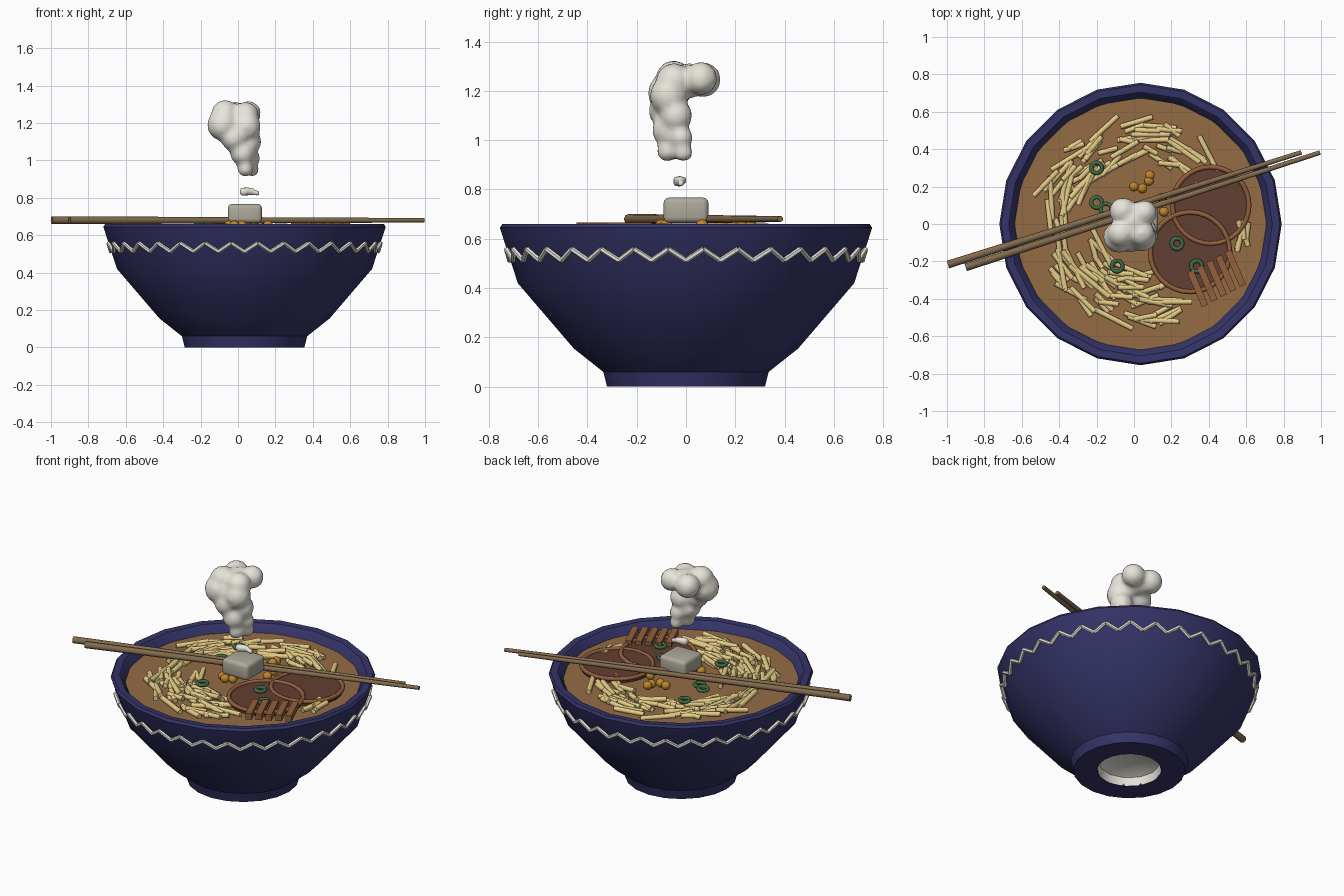
import bpy, bmesh, math, random
from mathutils import Vector, Matrix

if "Cube" in bpy.data.objects:
    bpy.data.objects.remove(bpy.data.objects["Cube"])

random.seed(4)
CX = 0.035  # bowl axis


def mat(name, rgb):
    m = bpy.data.materials.new(name)
    m.diffuse_color = (*rgb, 1)
    m.use_nodes = True
    m.node_tree.nodes["Principled BSDF"].inputs["Base Color"].default_value = m.diffuse_color
    return m


NAVY = mat("navy glaze", (0.035, 0.034, 0.14))
SOUP = mat("broth brown", (0.30, 0.15, 0.06))
NOODLE = mat("noodle yellow", (0.78, 0.60, 0.24))
MEAT = mat("meat brown", (0.125, 0.05, 0.032))
RIND = mat("rind brown", (0.29, 0.115, 0.045))
GREEN = mat("onion green", (0.05, 0.15, 0.06))
CORN = mat("corn orange", (0.52, 0.24, 0.025))
TOFU = mat("tofu grey", (0.43, 0.40, 0.33))
WHITE = mat("off white", (0.80, 0.78, 0.70))
WOOD = mat("chopstick wood", (0.22, 0.145, 0.075))


def finish(name, bm, material, smooth=None):
    bmesh.ops.recalc_face_normals(bm, faces=bm.faces)
    me = bpy.data.meshes.new(name)
    bm.to_mesh(me)
    bm.free()
    me.materials.append(material)
    ob = bpy.data.objects.new(name, me)
    bpy.context.collection.objects.link(ob)
    if smooth:
        bpy.ops.object.select_all(action='DESELECT')
        ob.select_set(True)
        bpy.context.view_layer.objects.active = ob
        bpy.ops.object.shade_smooth_by_angle(angle=math.radians(smooth))
    return ob


def lathe(bm, profile, n, closed=False, centre=(CX, 0, 0)):
    rings = []
    for r, z in profile:
        rings.append([bm.verts.new((centre[0] + r * math.cos(2 * math.pi * i / n),
                                    centre[1] + r * math.sin(2 * math.pi * i / n),
                                    centre[2] + z)) for i in range(n)])
    pairs = list(zip(rings, rings[1:])) + ([(rings[-1], rings[0])] if closed else [])
    for a, b in pairs:
        for i in range(n):
            j = (i + 1) % n
            bm.faces.new((a[i], a[j], b[j], b[i]))
    return rings


def torus(bm, centre, R, r, n, m):
    prof = [(R + r * math.cos(2 * math.pi * k / m), r * math.sin(2 * math.pi * k / m)) for k in range(m)]
    lathe(bm, prof, n, True, centre)


def rod(bm, a, b, r1, r2, n):
    a, b = Vector(a), Vector(b)
    d = b - a
    M = Matrix.Translation((a + b) / 2) @ d.to_track_quat('Z', 'Y').to_matrix().to_4x4()
    bmesh.ops.create_cone(bm, cap_ends=True, segments=n, radius1=r1, radius2=r2, depth=d.length, matrix=M)


def ball(bm, x, y, z, r, sub=2):
    bmesh.ops.create_icosphere(bm, subdivisions=sub, radius=r, matrix=Matrix.Translation((x, y, z)))


# bowl shell with rim and foot ring
bm = bmesh.new()
lathe(bm, [(0.185, 0.0), (0.32, 0.0), (0.335, 0.06), (0.455, 0.155), (0.682, 0.42), (0.755, 0.645),
           (0.745, 0.66), (0.705, 0.657), (0.69, 0.642), (0.655, 0.57), (0.58, 0.42),
           (0.38, 0.2), (0.185, 0.1)], 20, True)
finish("bowl", bm, NAVY, 35)

# pale underside inside the foot ring
bm = bmesh.new()
rings = lathe(bm, [(0.186, 0.002), (0.175, 0.05), (0.12, 0.075)], 12)
bm.faces.new(rings[-1])
finish("foot_recess", bm, WHITE, 50)

# zigzag band
bm = bmesh.new()
N = 64
pts = [(CX + r * math.cos(2 * math.pi * i / N), r * math.sin(2 * math.pi * i / N), z)
       for i in range(N) for r, z in [((0.731, 0.558) if i % 2 else (0.714, 0.512))]]
for i in range(N):
    rod(bm, pts[i], pts[(i + 1) % N], 0.011, 0.011, 6)
finish("zigzag_band", bm, WHITE)

# broth surface
bm = bmesh.new()
bm.faces.new(lathe(bm, [(0.60, 0.57), (0.672, 0.608)], 32)[-1])
finish("broth", bm, SOUP)

# noodles: short strands lying along arcs: (angle from, to, radius from, to, count)
bm = bmesh.new()
for a0, a1, r0, r1, count in [(45, 160, 0.33, 0.56, 55), (160, 215, 0.40, 0.50, 11),
                              (205, 295, 0.24, 0.54, 62), (346, 358, 0.53, 0.59, 6)]:
    for _ in range(count):
        a = math.radians(random.uniform(a0, a1))
        r = random.uniform(r0, r1)
        h = random.uniform(0.04, 0.12) if a1 < 350 else 0.05
        t = a + math.pi / 2 + random.uniform(-0.4, 0.4)
        c = Vector((CX + r * math.cos(a), r * math.sin(a), random.uniform(0.612, 0.632)))
        d = Vector((math.cos(t), math.sin(t), random.uniform(-0.1, 0.1))) * h
        rod(bm, c - d, c + d, 0.016, 0.016, 6)
finish("noodles", bm, NOODLE, 65)

# two meat slices with rinds
for k, (x, y, R) in enumerate([(0.41, 0.10, 0.205), (0.30, -0.15, 0.213)]):
    z = 0.64 + 0.003 * k
    bm = bmesh.new()
    rod(bm, (x, y, z - 0.025), (x, y, z), R, R, 32)
    finish(f"meat_slice_{k + 1}", bm, MEAT, 40)
    bm = bmesh.new()
    torus(bm, (x, y, z), R, 0.013, 32, 8)
    finish(f"meat_rind_{k + 1}", bm, RIND, 60)

# bamboo shoot strips
bm = bmesh.new()
for i in range(5):
    c = Vector((0.34 + 0.0505 * i, -0.345 + 0.027 * i, 0.648))
    M = (Matrix.Translation(c) @ Matrix.Rotation(math.radians(-67), 4, 'Z')
         @ Matrix.Diagonal((0.2, 0.036, 0.038, 1)))
    bmesh.ops.create_cube(bm, size=1, matrix=M)
finish("bamboo_strips", bm, RIND)

# spring onion rings
bm = bmesh.new()
for x, y in [(-0.20, 0.30), (-0.20, 0.115), (-0.15, 0.08), (-0.09, -0.225), (0.23, -0.105), (0.335, -0.225)]:
    torus(bm, (x, y, 0.652), 0.029, 0.011, 14, 6)
finish("onion_rings", bm, GREEN, 70)

# corn kernels
bm = bmesh.new()
for x, y in [(0.0, 0.20), (0.045, 0.19), (0.085, 0.26), (0.08, 0.23), (0.15, 0.14), (0.16, 0.065),
             (-0.05, -0.08), (-0.02, -0.10), (0.02, -0.08)]:
    ball(bm, x, y, 0.652, 0.027)
finish("corn", bm, CORN, 60)

# tofu block
bm = bmesh.new()
bmesh.ops.create_cube(bm, size=1, matrix=Matrix.Translation((0.037, 0, 0.716)) @ Matrix.Diagonal((0.182, 0.182, 0.102, 1)))
bmesh.ops.bevel(bm, geom=bm.edges[:], offset=0.022, segments=3, profile=0.5, affect='EDGES')
finish("tofu", bm, TOFU, 40)

# chopsticks resting across the rim
for k, (a, b) in enumerate([((-0.995, -0.217, 0.68), (0.895, 0.383, 0.68)),
                            ((-0.90, -0.232, 0.68), (0.995, 0.382, 0.68))]):
    bm = bmesh.new()
    rod(bm, a, b, 0.021, 0.012, 8)
    finish(f"chopstick_{k + 1}", bm, WOOD, 50)

# steam: blobs fused by a voxel remesh
bm = bmesh.new()
for s in [(0.075, -0.01, 0.95, 0.04), (0.04, -0.075, 0.955, 0.045), (0.07, -0.02, 1.01, 0.05),
          (0.025, -0.07, 1.04, 0.07), (0.06, -0.04, 1.10, 0.068), (-0.02, -0.08, 1.12, 0.075),
          (-0.08, -0.07, 1.19, 0.088), (0.045, -0.07, 1.18, 0.08), (-0.07, -0.05, 1.25, 0.076),
          (0.04, -0.05, 1.24, 0.075), (-0.06, 0.07, 1.245, 0.074), (0.055, 0.06, 1.25, 0.07),
          (-0.01, 0.01, 1.24, 0.075),
          (0.03, -0.03, 0.833, 0.028), (0.065, -0.02, 0.835, 0.026), (0.10, -0.02, 0.825, 0.02)]:
    ball(bm, *s)
steam = finish("steam", bm, WHITE)
rm = steam.modifiers.new("fuse", 'REMESH')
rm.mode = 'VOXEL'
rm.voxel_size = 0.016
rm.use_smooth_shade = True
sm = steam.modifiers.new("soften", 'SMOOTH')
sm.iterations = 3
